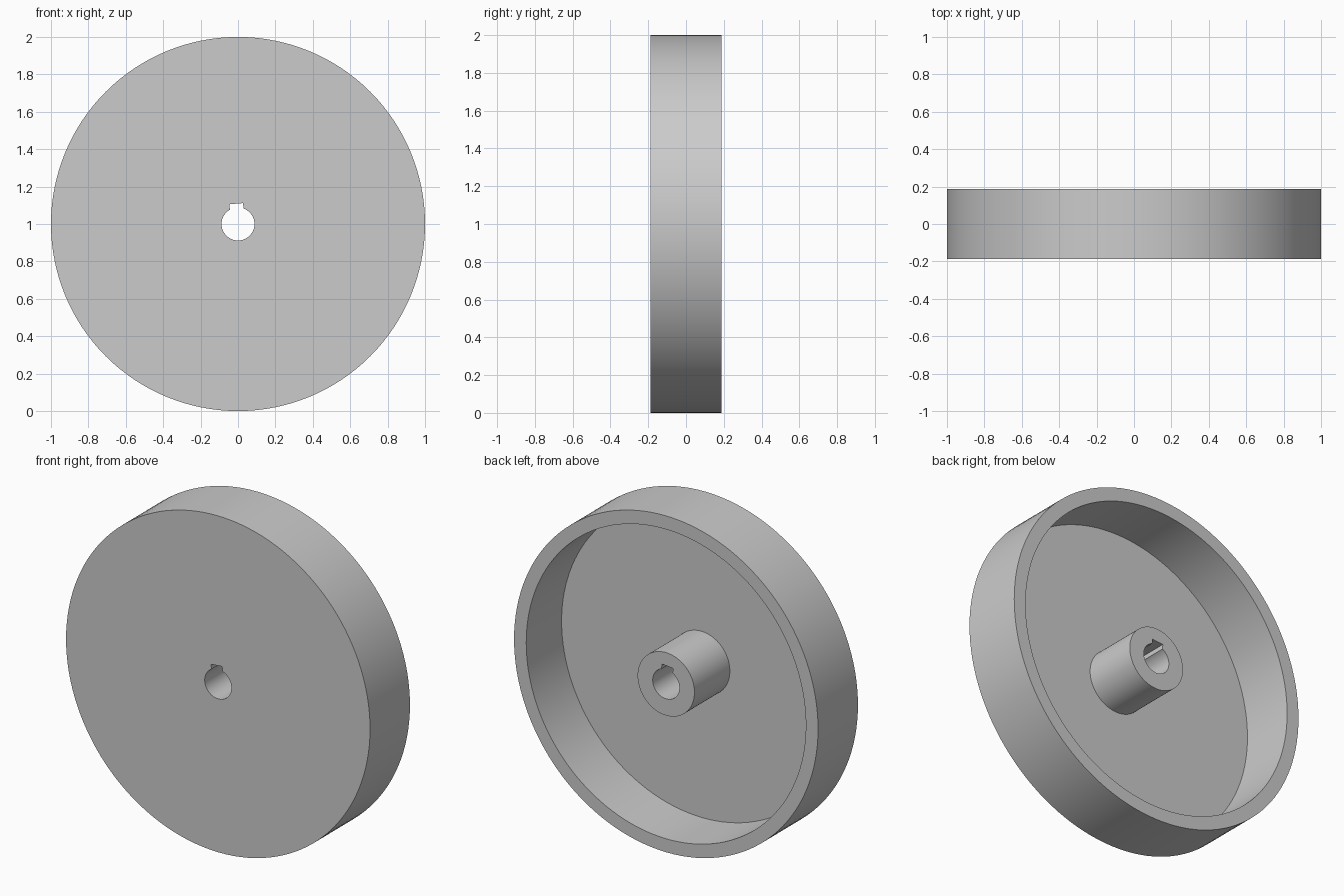
import bpy
import bmesh
from math import radians
from mathutils import Matrix, Vector

if "Cube" in bpy.data.objects:
    bpy.data.objects.remove(bpy.data.objects["Cube"], do_unlink=True)

HALF = 0.1875     # half the wheel's depth
FLOOR = -0.145    # inner face of the web
RIM_IN = 0.92
HUB = 0.187
BORE = 0.088
CENTRE = Vector((0, 0, 1))

grey = bpy.data.materials.new("plain grey")
grey.use_nodes = True
colour = (0.6, 0.6, 0.6, 1)
grey.diffuse_color = colour
grey.node_tree.nodes["Principled BSDF"].inputs["Base Color"].default_value = colour


def add_object(name, bm):
    bmesh.ops.recalc_face_normals(bm, faces=bm.faces)
    mesh = bpy.data.meshes.new(name)
    bm.to_mesh(mesh)
    bm.free()
    obj = bpy.data.objects.new(name, mesh)
    obj.location = CENTRE
    bpy.context.collection.objects.link(obj)
    mesh.materials.append(grey)
    return obj


def lathe(name, profile, steps=128):
    """Revolve (radius, y) points about the y axis."""
    bm = bmesh.new()
    verts = [bm.verts.new((r, y, 0)) for r, y in profile]
    edges = [bm.edges.new(pair) for pair in zip(verts, verts[1:])]
    bmesh.ops.spin(bm, geom=verts + edges, cent=(0, 0, 0), axis=(0, 1, 0),
                   angle=radians(360), steps=steps)
    bmesh.ops.remove_doubles(bm, verts=bm.verts, dist=0.0001)
    return add_object(name, bm)


# Dished wheel: web, rim and hub in one turned body
wheel = lathe("wheel", [(0, -HALF), (1, -HALF), (1, HALF), (RIM_IN, HALF),
                        (RIM_IN, FLOOR), (HUB, FLOOR), (HUB, HALF), (0, HALF)])

# Cutter for the shaft bore
bore = lathe("bore_cutter", [(0, -0.5), (BORE, -0.5), (BORE, 0.5), (0, 0.5)], 64)

# Cutter for the slightly turned keyway
bm = bmesh.new()
bmesh.ops.create_cube(bm, size=1)
bmesh.ops.scale(bm, vec=(0.073, 1.2, 0.109), verts=bm.verts)
bmesh.ops.translate(bm, vec=(0, 0, 0.0545), verts=bm.verts)
bmesh.ops.rotate(bm, matrix=Matrix.Rotation(radians(-5), 3, "Y"), verts=bm.verts)
keyway = add_object("keyway_cutter", bm)

# Cut the bore and keyway through the hub
bpy.ops.object.select_all(action="DESELECT")
wheel.select_set(True)
bpy.context.view_layer.objects.active = wheel
for cutter in (bore, keyway):
    cutter.hide_render = True
    mod = wheel.modifiers.new(cutter.name, "BOOLEAN")
    mod.operation = "DIFFERENCE"
    mod.solver = "EXACT"
    mod.object = cutter
    bpy.ops.object.modifier_apply(modifier=mod.name)
    bpy.data.objects.remove(cutter, do_unlink=True)

bpy.ops.object.shade_smooth_by_angle(angle=radians(30))
